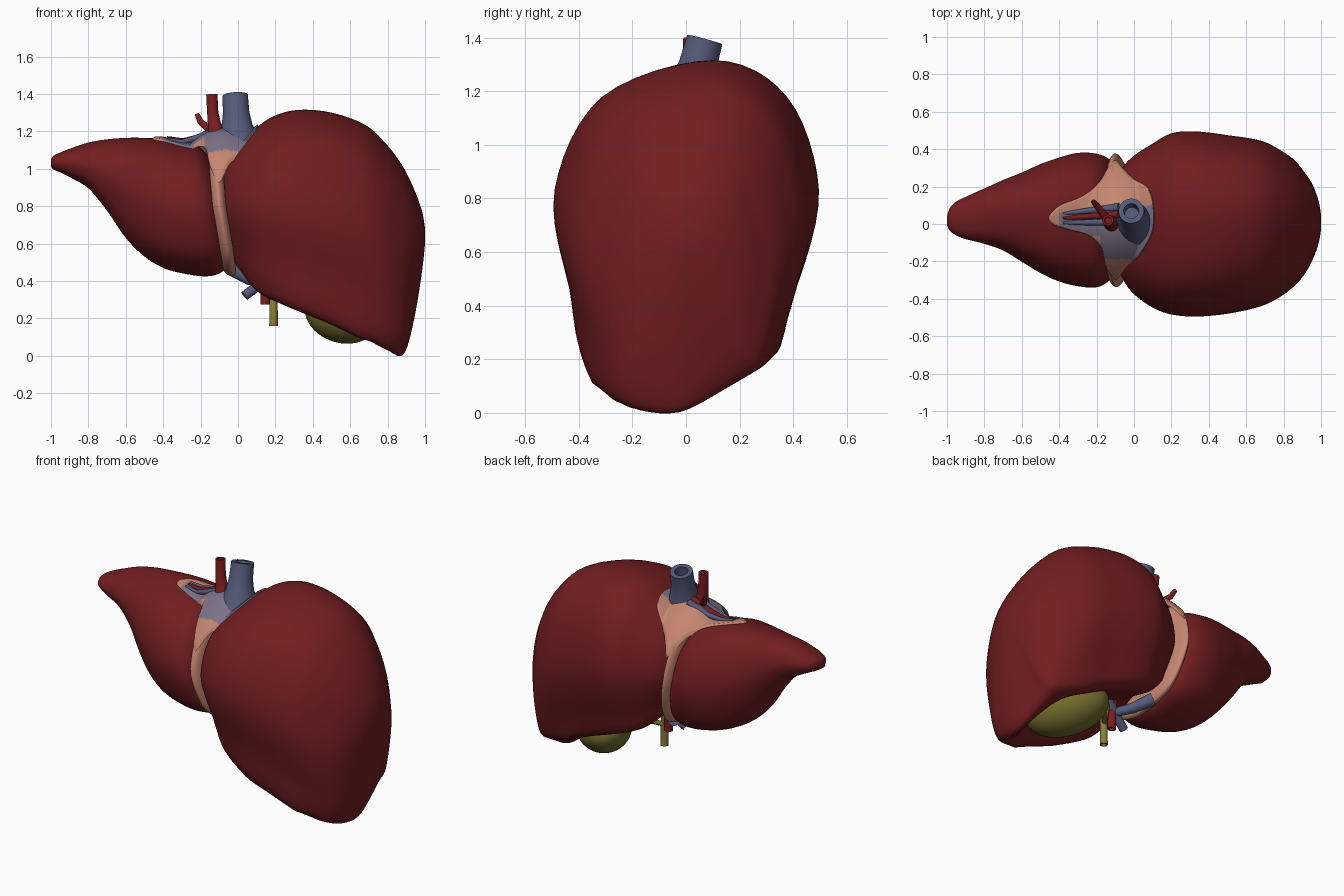
import bpy, bmesh, math
from mathutils import Vector
from mathutils.bvhtree import BVHTree

if "Cube" in bpy.data.objects:
    bpy.data.objects.remove(bpy.data.objects["Cube"])


def material(name, rgb):
    m = bpy.data.materials.new(name)
    m.diffuse_color = (*rgb, 1)
    m.use_nodes = True
    m.node_tree.nodes["Principled BSDF"].inputs["Base Color"].default_value = m.diffuse_color
    return m


LOBE = material("dark red", (0.168, 0.0125, 0.0145))
PEACH = material("peach", (0.56, 0.24, 0.165))
VIOLET = material("grey violet", (0.2, 0.17, 0.24))
BLUE = material("slate blue", (0.09, 0.102, 0.19))
RED = material("vessel red", (0.2, 0.012, 0.014))
OLIVE = material("olive", (0.165, 0.145, 0.025))
DUCT = material("duct yellow", (0.25, 0.21, 0.04))


def catmull(a, b, c, d, t):
    return 0.5 * (2 * b + (c - a) * t + (2 * a - 5 * b + 4 * c - d) * t * t
                  + (3 * b - a - 3 * c + d) * t ** 3)


def build(name, verts, faces, mats, angle=50):
    mesh = bpy.data.meshes.new(name)
    mesh.from_pydata(verts, [], faces)
    bm = bmesh.new()
    bm.from_mesh(mesh)
    bmesh.ops.recalc_face_normals(bm, faces=bm.faces)
    bm.to_mesh(mesh)
    bm.free()
    ob = bpy.data.objects.new(name, mesh)
    bpy.context.collection.objects.link(ob)
    for m in mats:
        mesh.materials.append(m)
    bpy.context.view_layer.objects.active = ob
    ob.select_set(True)
    bpy.ops.object.shade_smooth_by_angle(angle=math.radians(angle))
    ob.select_set(False)
    return ob


def skin(rings):
    """Join equal rings and close both ends with a fan."""
    n = len(rings[0])
    verts = [v for r in rings for v in r]
    faces = [(i * n + j, i * n + (j + 1) % n, (i + 1) * n + (j + 1) % n, (i + 1) * n + j)
             for i in range(len(rings) - 1) for j in range(n)]
    for k, ring in ((0, rings[0]), (len(rings) - 1, rings[-1])):
        verts.append(sum(ring, Vector()) / n)
        faces += [(k * n + j, k * n + (j + 1) % n, len(verts) - 1) for j in range(n)]
    return verts, faces


def section(x, zt, zb, yf, yb, big):
    """Smooth closed cross-section in the y-z plane; big adds the hollow underside."""
    h, ym = zt - zb, (yf + yb) / 2
    zm, yt = zb + 0.55 * h, ym + 0.1 * (yb - yf)
    lo = zb + 0.42 * (zm - zb)
    if big:
        k = min(1, max(0, (0.9 - x) / 0.25))
        g = min(1, max(0, x / 0.35))
        hollow, lift, rise = 0.15 * k, 0.07 * h * (1 - k), 0.09 * h
        fe, fs = 0.56 + 0.17 * g - 0.06 * (1 - k), 0.83 + 0.065 * g
        be, bs = 0.65 - 0.06 * (1 - k), 0.84
    else:
        hollow, lift, rise = 0, 0.07 * h, 0
        fe, fs, be, bs = 0.55, 0.86, 0.55, 0.86
    fy = lambda f: ym + f * (yf - ym)
    by = lambda f: ym + f * (yb - ym)
    ctrl = [(yt, zt), (yt + 0.7 * (yb - yt), zm + 0.72 * (zt - zm)), (yb, zm),
            (by(bs), lo), (by(be), zb + lift + rise), (ym - 0.03, zb + hollow * h),
            (fy(fe), zb + lift), (fy(fs), lo), (yf, zm),
            (yt + 0.7 * (yf - yt), zm + 0.72 * (zt - zm))]
    n, ring = len(ctrl), []
    for i in range(n):
        q = [Vector(ctrl[(i + d) % n]) for d in (-1, 0, 1, 2)]
        for s in range(6):
            y, z = catmull(*q, s / 6)
            # the dividing groove leans sideways with height
            lean = 0.18 * (0.8 - z) if z < 0.8 else -0.08 * (z - 0.8)
            ring.append(Vector((x + lean * math.exp(-((x + 0.1) / 0.13) ** 2), y, z)))
    return ring


def lobe(name, stations, big, mat):
    S = [Vector(s) for s in stations]
    rings = []
    for i in range(len(S) - 1):
        q = [S[max(0, i - 1)], S[i], S[i + 1], S[min(len(S) - 1, i + 2)]]
        for s in range(5):
            rings.append(section(*catmull(*q, s / 5), big))
    rings.append(section(*S[-1], big))
    return build(name, *skin(rings), [mat], 80)


# Large right lobe: x, top, bottom, front, back
right = lobe("right_lobe", [
    (-0.085, 0.93, 0.56, -0.18, 0.2), (-0.065, 1.03, 0.49, -0.285, 0.295),
    (0.0, 1.13, 0.42, -0.375, 0.365), (0.1, 1.22, 0.34, -0.445, 0.43),
    (0.2, 1.285, 0.29, -0.48, 0.485), (0.33, 1.315, 0.235, -0.49, 0.495),
    (0.5, 1.30, 0.165, -0.475, 0.475), (0.68, 1.235, 0.075, -0.435, 0.445),
    (0.79, 1.135, 0.0, -0.38, 0.39), (0.86, 1.045, -0.022, -0.325, 0.34),
    (0.905, 0.97, 0.05, -0.275, 0.285), (0.95, 0.87, 0.24, -0.2, 0.22),
    (0.985, 0.77, 0.46, -0.11, 0.13), (1.0, 0.68, 0.60, -0.03, 0.05)], True, LOBE)

# Small tapering left lobe
left = lobe("left_lobe", [
    (-1.0, 1.05, 1.01, 0.0, 0.04), (-0.985, 1.07, 0.995, -0.035, 0.085),
    (-0.95, 1.087, 0.98, -0.06, 0.12), (-0.9, 1.107, 0.955, -0.08, 0.145),
    (-0.8, 1.14, 0.895, -0.105, 0.19), (-0.7, 1.157, 0.775, -0.14, 0.235),
    (-0.6, 1.165, 0.63, -0.20, 0.275), (-0.5, 1.165, 0.53, -0.26, 0.32),
    (-0.4, 1.16, 0.47, -0.305, 0.355), (-0.3, 1.14, 0.44, -0.33, 0.38),
    (-0.2, 1.12, 0.425, -0.335, 0.375), (-0.135, 1.06, 0.455, -0.29, 0.34),
    (-0.11, 0.98, 0.52, -0.19, 0.26)], False, LOBE)

# Ligament band filling the groove between the lobes
band = lobe("ligament_band", [
    (-0.138, 1.08, 0.47, -0.28, 0.31), (-0.127, 1.11, 0.44, -0.31, 0.35),
    (-0.102, 1.13, 0.425, -0.335, 0.377), (-0.078, 1.11, 0.44, -0.32, 0.35),
    (-0.065, 1.08, 0.47, -0.29, 0.31)], False, PEACH)

# Thin membrane draped over the top of the lobes
trees = [BVHTree.FromPolygons([v.co for v in o.data.vertices],
                              [p.vertices for p in o.data.polygons])
         for o in (right, left, band)]


def top_height(x, y):
    hits = [t.ray_cast(Vector((x, y, 3)), Vector((0, 0, -1)))[0] for t in trees]
    z = max([h.z for h in hits if h] + [0.9])
    return max(z, 1.21 - 2.5 * ((x + 0.07) ** 2 + (y - 0.03) ** 2)) + 0.011


outline = [(-0.1, 0.34), (-0.06, 0.3), (-0.01, 0.25), (0.08, 0.19), (0.11, 0.08), (0.1, -0.05),
           (0.03, -0.17), (-0.04, -0.23), (-0.1, -0.3), (-0.15, -0.23), (-0.18, -0.12),
           (-0.25, -0.06), (-0.36, -0.03), (-0.44, 0.0), (-0.46, 0.04), (-0.4, 0.1),
           (-0.28, 0.15), (-0.19, 0.22), (-0.14, 0.3)]
fine = []
for i in range(len(outline)):
    q = [Vector(outline[(i + d) % len(outline)]) for d in (-1, 0, 1, 2)]
    fine += [catmull(*q, s / 8) for s in range(8)]
hub = Vector((-0.1, 0.04))
rings = []
for k in range(30):
    flat = [hub + (p - hub) * (1 - k / 30) for p in fine]
    rings.append([Vector((p.x, p.y, top_height(p.x, p.y) - (0.02 if k == 0 else 0)))
                  for p in flat])
n = len(fine)
verts, faces = skin(rings)
membrane = build("top_membrane", verts, faces[:-2 * n] + faces[-n:], [PEACH, VIOLET], 80)
for p in membrane.data.polygons:
    c = p.center
    wing = c.x < -0.18 and -0.065 < c.y < 0.06 and c.x > -0.4
    p.material_index = int(wing or (c.x >= -0.18 and -0.19 < c.y < 0.1))


def tube(name, path, mat, hollow=False, sides=20):
    """Round tube through (x, y, z, radius) points, with an open mouth if hollow."""
    pts = [Vector(p[:3]) for p in path]
    rad = [p[3] for p in path]
    dirs = [(pts[min(i + 1, len(pts) - 1)] - pts[max(i - 1, 0)]).normalized()
            for i in range(len(pts))]
    if hollow:
        end, d, r = pts[-1], dirs[-1], rad[-1]
        pts += [end, end - d * r]
        rad += [r * 0.6, r * 0.55]
        dirs += [d, d]
    loops = []
    for p, r, d in zip(pts, rad, dirs):
        u = d.cross(Vector((0.3, 1, 0.1))).normalized()
        v = d.cross(u)
        loops.append([p + r * (u * math.cos(a) + v * math.sin(a))
                      for a in (2 * math.pi * j / sides for j in range(sides))])
    return build(name, *skin(loops), [mat])


# Vessels at the top
tube("main_vein", [(0.0, 0.0, 1.1, 0.13), (0.0, 0.015, 1.17, 0.105), (-0.005, 0.028, 1.23, 0.083),
                   (-0.01, 0.045, 1.3, 0.071), (-0.015, 0.07, 1.392, 0.068)], BLUE, True, 32)
tube("top_artery", [(-0.11, 0.0, 1.16, 0.055), (-0.125, 0.01, 1.23, 0.036),
                    (-0.135, 0.015, 1.3, 0.03), (-0.14, 0.02, 1.398, 0.03)], RED, True)
tube("artery_branch", [(-0.13, 0.015, 1.19, 0.024), (-0.17, 0.06, 1.225, 0.02),
                       (-0.2, 0.1, 1.25, 0.017), (-0.218, 0.12, 1.29, 0.013)], RED, True, 12)
for i, (y, m) in enumerate(((0.01, BLUE), (0.048, RED), (0.085, BLUE))):
    tube(f"wing_vessel_{i + 1}",
         [(x, y * (0.6 + 0.4 * (x + 0.42) / 0.3), top_height(x, y) + 0.001, r)
          for x, r in ((-0.38, 0.006), (-0.3, 0.013), (-0.22, 0.017), (-0.08, 0.022))],
         m, False, 12)

# Vessels and duct underneath
tube("lower_vein", [(0.2, -0.02, 0.46, 0.035), (0.12, -0.03, 0.385, 0.028),
                    (0.035, -0.05, 0.32, 0.026)], BLUE, True)
tube("lower_vein_branch", [(0.13, -0.03, 0.39, 0.026), (0.06, 0.06, 0.41, 0.032),
                           (-0.02, 0.15, 0.46, 0.04)], BLUE)
tube("lower_artery", [(0.15, -0.01, 0.5, 0.027), (0.145, -0.03, 0.38, 0.025),
                      (0.145, -0.03, 0.275, 0.025)], RED, True)
tube("bile_duct", [(0.2, 0.0, 0.48, 0.024), (0.19, -0.05, 0.34, 0.022),
                   (0.19, -0.05, 0.16, 0.023)], DUCT, True)
tube("cystic_duct", [(0.19, -0.04, 0.3, 0.015), (0.27, 0.04, 0.34, 0.018),
                     (0.42, 0.16, 0.3, 0.04)], OLIVE)

# Gallbladder tucked under the right lobe
bpy.ops.mesh.primitive_uv_sphere_add(segments=40, ring_count=24, radius=1,
                                     location=(0.555, 0.05, 0.22), rotation=(0.2, 0, 0.6))
gall = bpy.context.object
gall.name = "gallbladder"
gall.scale = (0.165, 0.255, 0.15)
gall.data.materials.append(OLIVE)
bpy.ops.object.shade_smooth()
